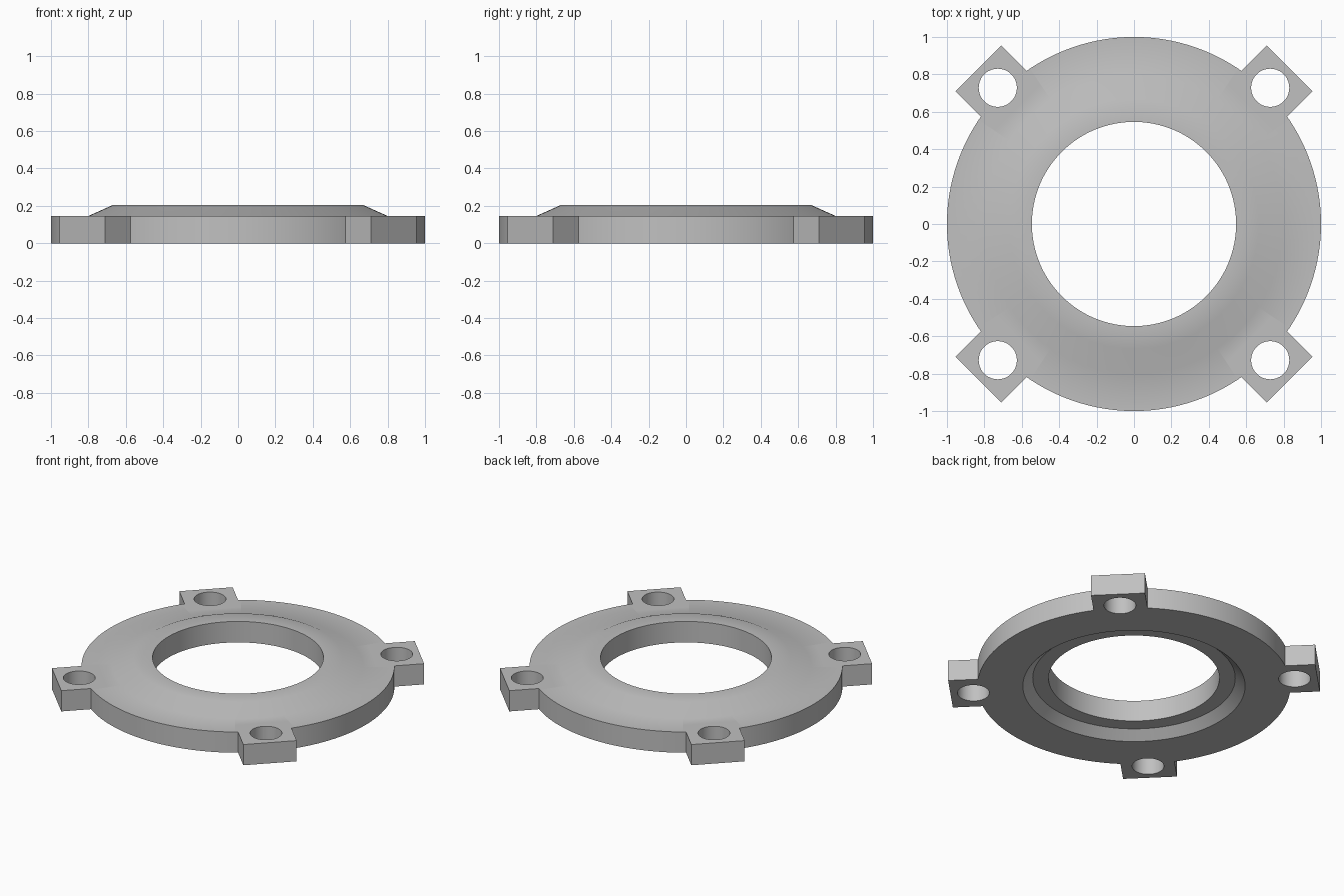
import bpy
import bmesh
from math import pi, radians
from mathutils import Matrix

cube = bpy.data.objects.get("Cube")
if cube:
    bpy.data.objects.remove(cube, do_unlink=True)

PLATE = 0.146      # thickness of rim and lugs
TOP = 0.205        # height of raised collar
RECESS = 0.057     # depth of underside recess

grey = bpy.data.materials.new("plain grey")
grey.use_nodes = True
colour = (0.53, 0.53, 0.53, 1)
grey.diffuse_color = colour
grey.node_tree.nodes["Principled BSDF"].inputs["Base Color"].default_value = colour


def make_object(name, bm):
    bmesh.ops.recalc_face_normals(bm, faces=bm.faces)
    mesh = bpy.data.meshes.new(name)
    bm.to_mesh(mesh)
    bm.free()
    mesh.materials.append(grey)
    obj = bpy.data.objects.new(name, mesh)
    bpy.context.collection.objects.link(obj)
    return obj


def lathe(name, profile, steps):
    bm = bmesh.new()
    verts = [bm.verts.new((r, 0, z)) for r, z in profile]
    edges = [bm.edges.new((verts[i - 1], verts[i])) for i in range(len(verts))]
    bmesh.ops.spin(bm, geom=verts + edges, cent=(0, 0, 0), axis=(0, 0, 1),
                   angle=2 * pi, steps=steps, use_merge=True)
    bmesh.ops.remove_doubles(bm, verts=bm.verts, dist=0.0001)
    return make_object(name, bm)


def diagonals():
    return [Matrix.Rotation(radians(45 + 90 * i), 4, "Z") for i in range(4)]


def combine(target, other, operation):
    mod = target.modifiers.new(operation.lower(), "BOOLEAN")
    mod.operation = operation
    mod.solver = "EXACT"
    mod.object = other
    bpy.context.view_layer.objects.active = target
    bpy.ops.object.modifier_apply(modifier=mod.name)
    bpy.data.objects.remove(other, do_unlink=True)


# Flange ring with raised collar and recessed underside
flange = lathe("flange_ring", [
    (1, 0), (1, PLATE), (0.8, PLATE), (0.668, TOP),
    (0.546, TOP), (0.546, RECESS), (0.647, RECESS), (0.71, 0)], 128)

# Four square lugs on the diagonals
bm = bmesh.new()
for turn in diagonals():
    place = turn @ Matrix.Translation((1.027, 0, PLATE / 2))
    bmesh.ops.create_cube(bm, size=1, matrix=place @ Matrix.Diagonal((0.3, 0.346, PLATE, 1)))
combine(flange, make_object("lugs", bm), "UNION")

# Bolt holes through the lugs
bm = bmesh.new()
for turn in diagonals():
    bmesh.ops.create_cone(bm, cap_ends=True, segments=48, radius1=0.102, radius2=0.102,
                          depth=1, matrix=turn @ Matrix.Translation((1.03, 0, 0)))
combine(flange, make_object("bolt_holes", bm), "DIFFERENCE")

# Smooth curved walls, sharp rims
bpy.ops.object.select_all(action="DESELECT")
flange.select_set(True)
bpy.context.view_layer.objects.active = flange
bpy.ops.object.shade_smooth_by_angle(angle=radians(30))
